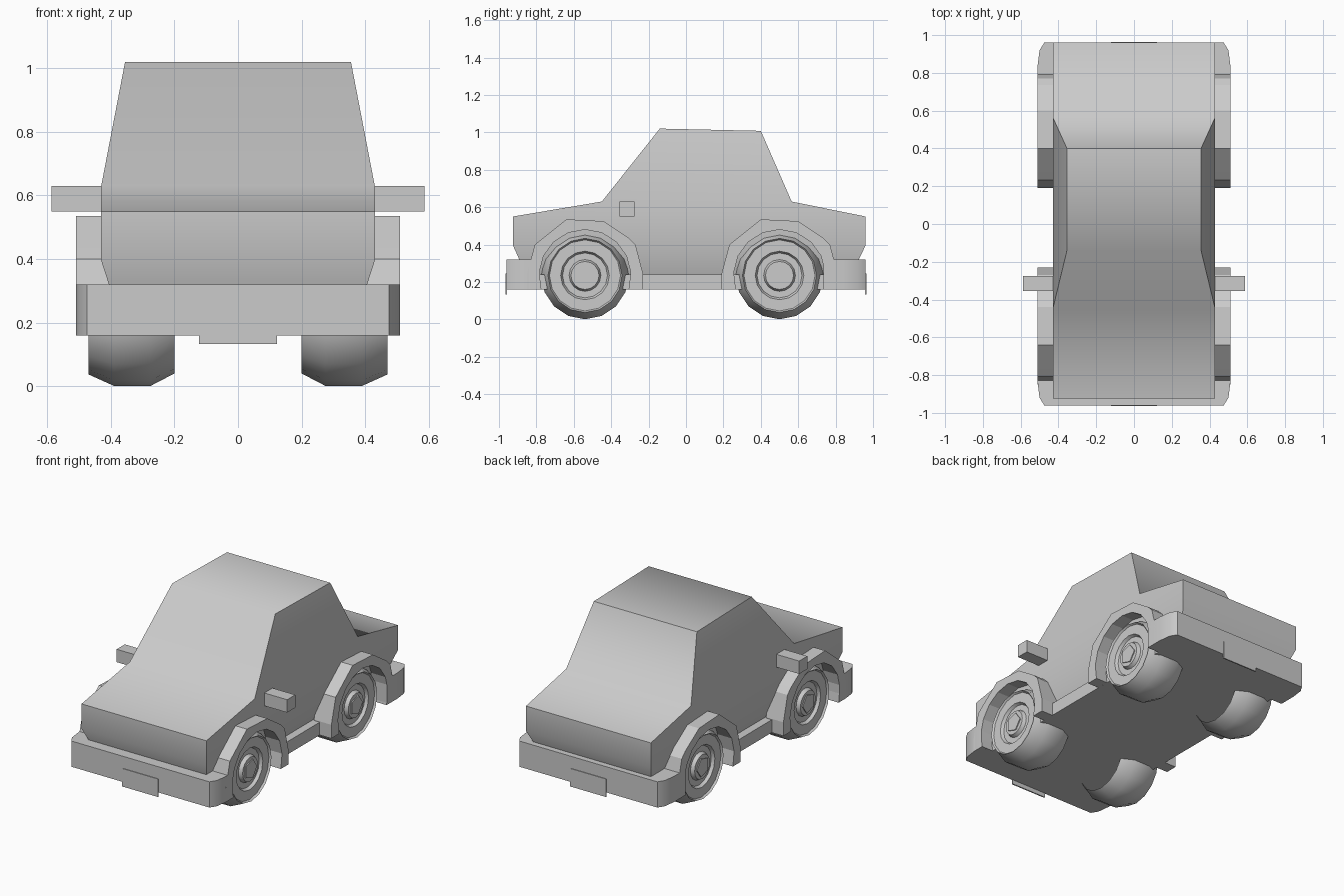
import bpy, bmesh
from math import sin, cos, pi, radians

if "Cube" in bpy.data.objects:
    bpy.data.objects.remove(bpy.data.objects["Cube"])


def finish(name, bm, smooth=None):
    bmesh.ops.remove_doubles(bm, verts=bm.verts, dist=1e-5)
    bmesh.ops.recalc_face_normals(bm, faces=bm.faces)
    me = bpy.data.meshes.new(name)
    bm.to_mesh(me)
    bm.free()
    ob = bpy.data.objects.new(name, me)
    bpy.context.collection.objects.link(ob)
    if smooth:
        bpy.ops.object.select_all(action='DESELECT')
        bpy.context.view_layer.objects.active = ob
        ob.select_set(True)
        bpy.ops.object.shade_smooth_by_angle(angle=radians(smooth))
    return ob


def mirror_x(ob):
    ob.modifiers.new("mirror", 'MIRROR')
    return ob


def extrude(name, pts, vec, smooth=None):
    """Extrude a closed 3D polygon along vec."""
    bm = bmesh.new()
    f = bm.faces.new([bm.verts.new(p) for p in pts])
    r = bmesh.ops.extrude_face_region(bm, geom=[f], use_keep_orig=True)
    bmesh.ops.translate(bm, vec=vec, verts=[v for v in r['geom'] if isinstance(v, bmesh.types.BMVert)])
    return finish(name, bm, smooth)


def box(name, x0, x1, y0, y1, z0, z1):
    return extrude(name, [(x0, y0, z0), (x1, y0, z0), (x1, y1, z0), (x0, y1, z0)], (0, 0, z1 - z0))


# Body and cabin: stacked rectangles (front y, back y, half width, front z, back z)
rings = [(-0.855, 0.885, 0.38, 0.24, 0.24),
         (-0.925, 0.96, 0.43, 0.395, 0.395),
         (-0.925, 0.96, 0.43, 0.55, 0.55),
         (-0.45, 0.565, 0.43, 0.63, 0.63),
         (-0.14, 0.40, 0.355, 1.02, 1.008)]
bm = bmesh.new()
loops = [[bm.verts.new(p) for p in ((-w, a, za), (w, a, za), (w, b, zb), (-w, b, zb))]
         for a, b, w, za, zb in rings]
for lo, hi in zip(loops, loops[1:]):
    for i in range(4):
        j = (i + 1) % 4
        bm.faces.new((lo[i], lo[j], hi[j], hi[i]))
bm.faces.new(loops[0])
bm.faces.new(loops[-1])
finish("body", bm, 55)

# Floor with sills
box("floor_pan", -0.43, 0.43, -0.80, 0.80, 0.16, 0.24)

# Bumpers with rounded corners, and plates
half = [(0.51, 0.78), (0.51, 0.84), (0.50, 0.92), (0.475, 0.96)]
for side, s, inner in (("front", -1, 0.78), ("rear", 1, 0.735)):
    plan = [(0.51, inner)] + half[1:]
    outline = [(x, s * y, 0.16) for x, y in plan] + [(-x, s * y, 0.16) for x, y in reversed(plan)]
    extrude(side + "_bumper", outline, (0, 0, 0.16), 35)
    y = s * 0.96
    box(side + "_plate", -0.123, 0.123, y - 0.004, y + 0.004, 0.133, 0.245)

# Wheel arches and wheels
arch = [(-0.31, 0.16), (-0.31, 0.245), (-0.268, 0.40), (-0.225, 0.435), (-0.10, 0.535),
        (0.10, 0.525), (0.235, 0.435), (0.27, 0.40), (0.31, 0.245), (0.31, 0.16)]
tyre = [(0.20, 0.195), (0.275, 0.234), (0.39, 0.234), (0.47, 0.198), (0.458, 0.19), (0.458, 0.13),
        (0.44, 0.12), (0.44, 0.085), (0.462, 0.075), (0.462, 0.0)]
R, ZC, SIDES = 0.245, 0.235, 16
start = -radians(17.8)
for side, c in (("front", -0.54), ("rear", 0.50)):
    # Arch flare: outer outline then the round opening
    angles = [start + (pi - 2 * start) * i / 10 for i in range(11)]
    pts = [(0.39, c + y, z) for y, z in arch]
    pts += [(0.39, c + R * cos(a), ZC + R * sin(a)) for a in angles]
    mirror_x(extrude(side + "_wheel_arch", pts, (0.12, 0, 0)))

    # Wheel: profile spun around the axle
    bm = bmesh.new()
    rows = [[bm.verts.new((x, c + r * cos(2 * pi * (k + 0.5) / SIDES - pi / SIDES),
                           ZC + r * sin(2 * pi * k / SIDES))) for k in range(SIDES)]
            for x, r in tyre[:-1]]
    for a, b in zip(rows, rows[1:]):
        for k in range(SIDES):
            n = (k + 1) % SIDES
            bm.faces.new((a[k], a[n], b[n], b[k]))
    bm.faces.new(rows[-1])
    mirror_x(finish(side + "_wheel", bm, 35))

    # Hub cap
    hub = [(0.455, c + 0.06 * cos(2 * pi * k / 5), ZC + 0.06 * sin(2 * pi * k / 5)) for k in range(5)]
    mirror_x(extrude(side + "_hub", hub, (0.013, 0, 0)))

# Side mirrors
mirror_x(box("side_mirror", 0.41, 0.587, -0.355, -0.275, 0.55, 0.63))
